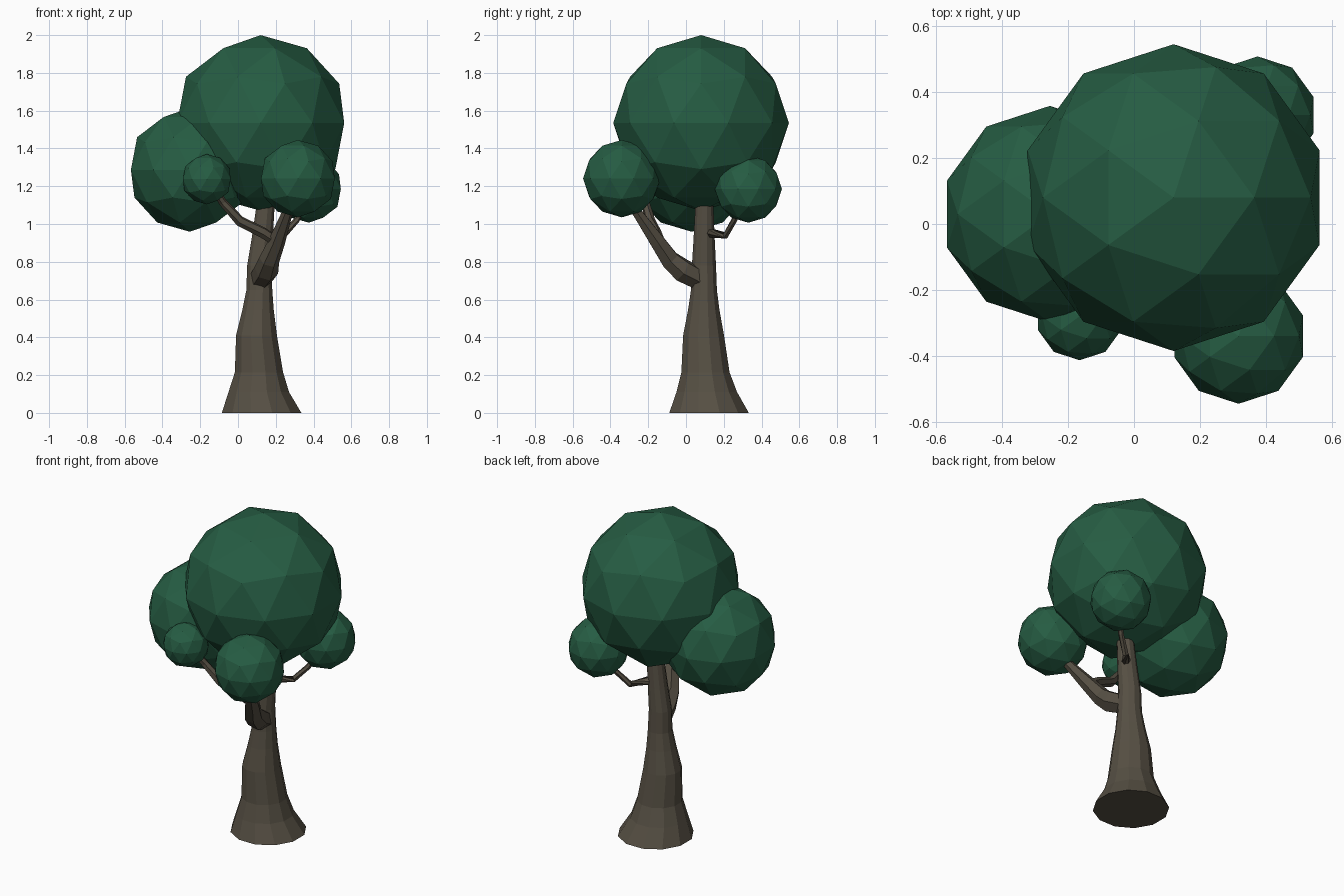
import bpy, bmesh, math
from mathutils import Vector

if "Cube" in bpy.data.objects:
    bpy.data.objects.remove(bpy.data.objects["Cube"])


def material(name, rgb):
    m = bpy.data.materials.new(name)
    m.diffuse_color = (*rgb, 1)
    m.use_nodes = True
    m.node_tree.nodes["Principled BSDF"].inputs["Base Color"].default_value = m.diffuse_color
    return m


LEAF = material("leaf green", (0.019, 0.108, 0.056))
BARK = material("bark brown", (0.093, 0.079, 0.057))


def leaf_ball(name, centre, r):
    bpy.ops.mesh.primitive_ico_sphere_add(subdivisions=2, radius=r, location=centre)
    ob = bpy.context.object
    ob.name = name
    ob.data.materials.append(LEAF)


def tube(name, rings, sides, upright=False):
    """Loft rings of (x, y, z, radius) into a closed, flat-shaded limb."""
    bm = bmesh.new()
    pts = [Vector(p[:3]) for p in rings]
    loops = []
    for i, p in enumerate(pts):
        d = pts[min(i + 1, len(pts) - 1)] - pts[max(i - 1, 0)]
        if upright:
            u, v = Vector((1, 0, 0)), Vector((0, 1, 0))
        else:
            d.normalize()
            ref = Vector((0.8, 0.6, 0))
            u = (ref - d * ref.dot(d)).normalized()
            v = d.cross(u)
        loop = []
        for k in range(sides):
            a = 2 * math.pi * (k + 0.5) / sides
            loop.append(bm.verts.new(p + (u * math.cos(a) + v * math.sin(a)) * rings[i][3]))
        loops.append(loop)
    for a, b in zip(loops, loops[1:]):
        for k in range(sides):
            n = (k + 1) % sides
            bm.faces.new((a[k], a[n], b[n], b[k]))
    bm.faces.new(loops[0][::-1])
    bm.faces.new(loops[-1])
    bmesh.ops.recalc_face_normals(bm, faces=bm.faces)
    me = bpy.data.meshes.new(name)
    bm.to_mesh(me)
    bm.free()
    me.materials.append(BARK)
    bpy.context.collection.objects.link(bpy.data.objects.new(name, me))


# Foliage
leaf_ball("crown_main", (0.12, 0.08, 1.535), 0.465)
leaf_ball("crown_left", (-0.255, 0.03, 1.287), 0.328)
leaf_ball("crown_front_right", (0.317, -0.34, 1.24), 0.205)
leaf_ball("crown_front_left", (-0.165, -0.28, 1.237), 0.133)
leaf_ball("crown_back_right", (0.375, 0.33, 1.185), 0.178)

# Trunk with flared foot
tube("trunk", [
    (0.125, 0.122, 0.00, 0.218),
    (0.110, 0.110, 0.11, 0.166),
    (0.111, 0.103, 0.215, 0.132),
    (0.098, 0.093, 0.41, 0.112),
    (0.106, 0.094, 0.545, 0.086),
    (0.113, 0.095, 0.65, 0.071),
    (0.112, 0.095, 0.78, 0.066),
    (0.128, 0.096, 0.92, 0.058),
    (0.145, 0.097, 1.09, 0.050),
    (0.150, 0.097, 1.25, 0.044)], 12, upright=True)

# Branches
tube("branch_front_right", [
    (0.120, 0.07, 0.71, 0.060),
    (0.150, -0.02, 0.755, 0.065),
    (0.165, -0.085, 0.81, 0.055),
    (0.205, -0.15, 0.905, 0.045),
    (0.265, -0.265, 1.07, 0.028),
    (0.300, -0.32, 1.15, 0.022)], 6)
tube("branch_front_left", [
    (0.200, -0.14, 0.91, 0.028),
    (0.130, -0.16, 0.955, 0.030),
    (0.010, -0.19, 1.015, 0.028),
    (-0.080, -0.215, 1.115, 0.022),
    (-0.130, -0.25, 1.19, 0.018)], 6)
tube("branch_back_right", [
    (0.150, 0.11, 0.955, 0.028),
    (0.240, 0.21, 0.94, 0.019),
    (0.310, 0.255, 1.02, 0.016),
    (0.350, 0.29, 1.10, 0.014)], 6)
